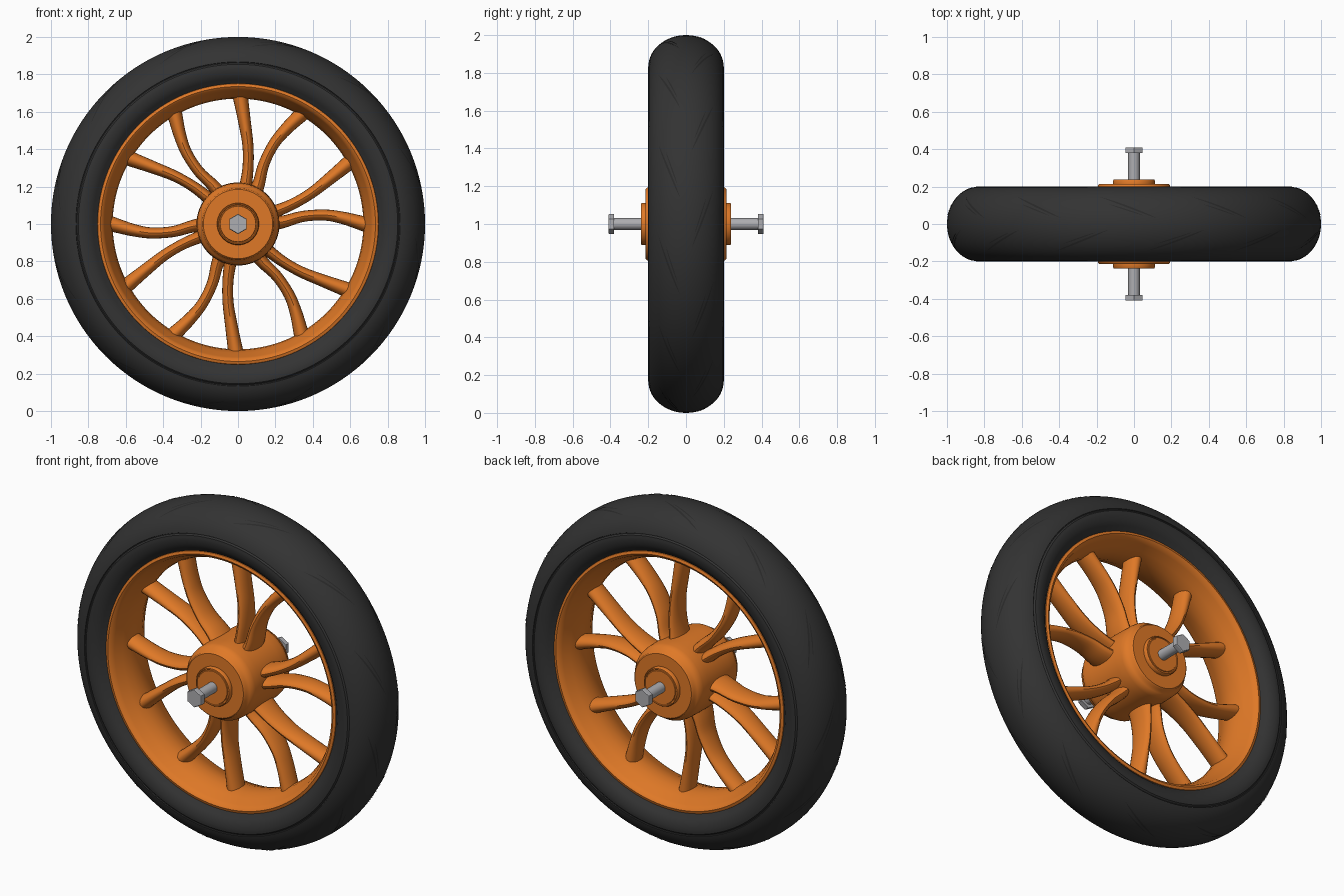
import bpy, bmesh, math
from mathutils import Vector, Matrix

if "Cube" in bpy.data.objects:
    bpy.data.objects.remove(bpy.data.objects["Cube"])

R = 1.0  # wheel radius, also height of the axle


def material(name, rgb):
    m = bpy.data.materials.new(name)
    m.diffuse_color = (*rgb, 1)
    m.use_nodes = True
    m.node_tree.nodes["Principled BSDF"].inputs["Base Color"].default_value = m.diffuse_color
    return m


RUBBER = material("black_rubber", (0.033, 0.033, 0.033))
GROOVE = material("groove_black", (0.022, 0.022, 0.022))
ORANGE = material("orange_paint", (0.74, 0.19, 0.02))
STEEL = material("grey_steel", (0.42, 0.42, 0.44))


def finish(name, bm, mat, angle=35):
    bmesh.ops.remove_doubles(bm, verts=bm.verts, dist=1e-5)
    bmesh.ops.recalc_face_normals(bm, faces=bm.faces)
    me = bpy.data.meshes.new(name)
    bm.to_mesh(me)
    bm.free()
    ob = bpy.data.objects.new(name, me)
    bpy.context.collection.objects.link(ob)
    ob.location.z = R
    me.materials.append(mat)
    bpy.ops.object.select_all(action='DESELECT')
    ob.select_set(True)
    bpy.context.view_layer.objects.active = ob
    bpy.ops.object.shade_smooth_by_angle(angle=math.radians(angle))
    return ob


def lathe(name, profile, mat, closed=False, seg=128, angle=35):
    """Spin a (radius, y) profile around the axle line."""
    bm = bmesh.new()
    rings = [[bm.verts.new((r * math.sin(2 * math.pi * i / seg), y, r * math.cos(2 * math.pi * i / seg)))
              for i in range(seg)] for r, y in profile]
    pairs = list(zip(rings, rings[1:])) + ([(rings[-1], rings[0])] if closed else [])
    for a, b in pairs:
        for i in range(seg):
            j = (i + 1) % seg
            bm.faces.new((a[i], a[j], b[j], b[i]))
    bmesh.ops.remove_doubles(bm, verts=bm.verts, dist=1e-5)
    bmesh.ops.dissolve_degenerate(bm, edges=bm.edges, dist=1e-6)
    return finish(name, bm, mat, angle)


def both_sides(half):
    """Mirror a half profile running from -y to the middle."""
    return half + [(r, -y) for r, y in reversed(half) if abs(y) > 1e-6]


def tread(t):
    """Point (radius, y) on the rounded crown; t is 0 at the middle, +-90 at the walls."""
    a = math.radians(t)
    return 0.83 + 0.17 * math.cos(a), 0.2 * math.sin(a)


# Tyre: inner bead, sloping wall with a fine moulding line, rounded crown
half = [(0.72, -0.14), (0.75, -0.155), (0.775, -0.18), (0.80, -0.194), (0.83, -0.2)]
half += [tread(t) for t in (-86, -82)]
half += [(0.859, -0.193), (0.861, -0.190), (0.865, -0.190), (0.867, -0.1952)]
half += [tread(t) for t in range(-72, 1, 6)]
lathe("tyre", both_sides(half), RUBBER, closed=True)

# Tread slashes: thin curved strips, twelve to a side and staggered
bm = bmesh.new()


def slash(side, centre, a0, a1, t0, t1, width):
    n, rows = 8, []
    for k in range(n + 1):
        f = k / n
        w = width * (math.sin(math.pi * f) ** 0.6 if 0 < f < 1 else 0.05)
        row = []
        for s in (-1, 1):
            r, y = tread(side * (t0 + (t1 - t0) * f + s * w))
            a = math.radians(centre + a0 + (a1 - a0) * f)
            row.append(bm.verts.new(((r + 0.002) * math.sin(a), y * 1.005, (r + 0.002) * math.cos(a))))
        rows.append(row)
    for p, q in zip(rows, rows[1:]):
        bm.faces.new((p[0], p[1], q[1], q[0]))


for i in range(12):
    for side, shift in ((1, -2), (-1, 13)):
        slash(side, i * 30 + shift, -9, 9, 46, 9, 1.6)
        slash(side, i * 30 + shift, -6, 5, 32, 13, 1.0)
finish("tread_slashes", bm, GROOVE)

# Rim: lip and flared barrel
rim_half = [(0.755, -0.14), (0.75, -0.16), (0.735, -0.165), (0.72, -0.155),
            (0.712, -0.135), (0.69, -0.09), (0.675, -0.045), (0.67, 0)]
lathe("rim", both_sides(rim_half), ORANGE, closed=True)

# Hub: drum with rounded shoulders, end plates and raised bosses
hub_half = [(0, -0.238), (0.095, -0.238), (0.097, -0.234), (0.102, -0.234), (0.104, -0.238),
            (0.108, -0.238), (0.112, -0.232), (0.112, -0.214), (0.185, -0.214), (0.192, -0.207),
            (0.194, -0.195), (0.205, -0.185), (0.215, -0.17), (0.219, -0.15), (0.221, -0.1), (0.222, 0)]
lathe("hub", both_sides(hub_half), ORANGE, seg=96, angle=40)


def smooth_path(pts, sub=5):
    """Catmull-Rom curve through the points."""
    p = [Vector(q) for q in pts]
    p = [2 * p[0] - p[1]] + p + [2 * p[-1] - p[-2]]
    out = []
    for i in range(1, len(p) - 2):
        a, b, c, d = p[i - 1:i + 3]
        for k in range(sub):
            t = k / sub
            out.append(0.5 * (2 * b + (c - a) * t + (2 * a - 5 * b + 4 * c - d) * t * t
                              + (3 * b - a - 3 * c + d) * t ** 3))
    return out + [p[-2]]


def add_spoke(bm, pts, turn, seg=20):
    """Loft a tapered oval along an (x, z) path, then turn it about the axle."""
    path = smooth_path(pts)
    rot = Matrix.Rotation(math.radians(turn), 3, 'Y')
    rings = []
    for k, c in enumerate(path):
        f = k / (len(path) - 1)
        d = (path[min(k + 1, len(path) - 1)] - path[max(k - 1, 0)]).normalized()
        n = Vector((d.y, -d.x))
        wide = 0.029 + 0.012 * (2 * f - 1) ** 2       # in the wheel plane
        deep = 0.062 + 0.038 * (1 - f) ** 2           # along the axle
        ring = []
        for i in range(seg):
            a = 2 * math.pi * i / seg
            q = c + n * wide * math.cos(a)
            ring.append(bm.verts.new(rot @ Vector((q.x, deep * math.sin(a), q.y))))
        rings.append(ring)
    for a, b in zip(rings, rings[1:]):
        for i in range(seg):
            j = (i + 1) % seg
            bm.faces.new((a[i], a[j], b[j], b[i]))
    bm.faces.new(rings[0])
    bm.faces.new(rings[-1])


# Spokes: six pairs that spread apart towards the rim
straight = [(0.03, 0.15), (0.042, 0.21), (0.054, 0.31), (0.053, 0.42), (0.036, 0.54), (0.012, 0.685)]
swept = [(0.085, 0.15), (0.112, 0.22), (0.138, 0.32), (0.19, 0.425), (0.255, 0.505), (0.345, 0.592)]
bm = bmesh.new()
for i in range(6):
    add_spoke(bm, straight, i * 60)
    add_spoke(bm, swept, i * 60)
finish("spokes", bm, ORANGE)

# Axle rod and hexagonal end nuts
lathe("axle", [(0, -0.39), (0.031, -0.39), (0.031, 0.39), (0, 0.39)], STEEL, seg=32)
for name, s in (("front_nut", -1), ("back_nut", 1)):
    lathe(name, [(0, s * 0.38), (0.054, s * 0.38), (0.054, s * 0.405), (0.051, s * 0.41), (0, s * 0.41)],
          STEEL, seg=6, angle=20)
